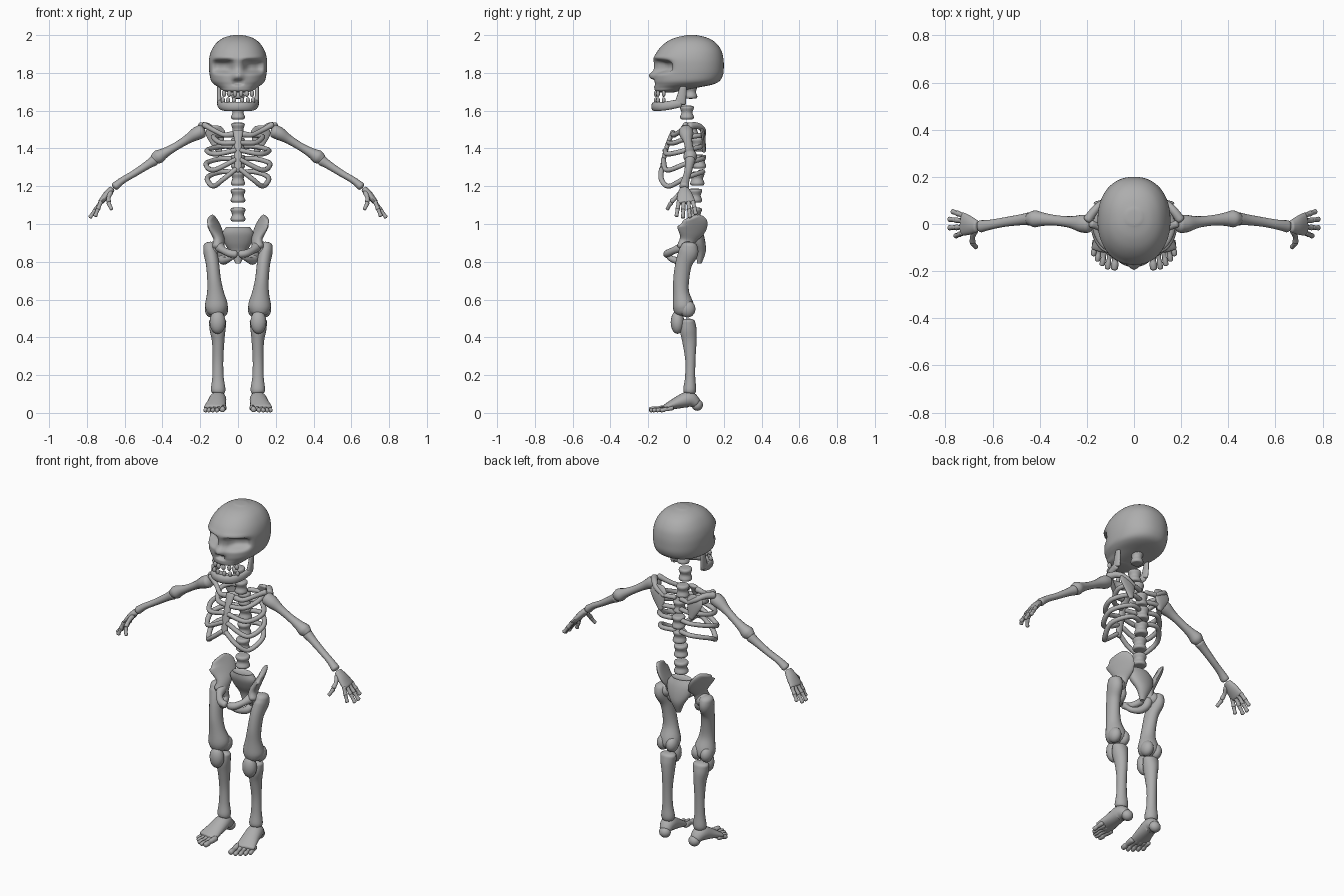
import bpy, bmesh, math
from mathutils import Vector

bone = bpy.data.materials.new("bone grey")
bone.diffuse_color = (0.42, 0.42, 0.42, 1)


def finish(name, bm, mirror):
    me = bpy.data.meshes.new(name)
    bm.to_mesh(me)
    bm.free()
    me.materials.append(bone)
    for p in me.polygons:
        p.use_smooth = True
    me.set_sharp_from_angle(angle=math.radians(50))
    ob = bpy.data.objects.new(name, me)
    bpy.context.collection.objects.link(ob)
    if mirror:
        ob.modifiers.new("Mirror", 'MIRROR').use_mirror_merge = False
    return ob


def spline(pts, n):
    """Catmull-Rom through points of any dimension."""
    out = []
    for i in range(len(pts) - 1):
        a, b, c, d = pts[max(i - 1, 0)], pts[i], pts[i + 1], pts[min(i + 2, len(pts) - 1)]
        for k in range(n):
            t = k / n
            out.append([0.5 * (2 * q + (r - p) * t + (2 * p - 5 * q + 4 * r - s) * t * t
                               + (3 * q - p - 3 * r + s) * t ** 3) for p, q, r, s in zip(a, b, c, d)])
    return out + [list(pts[-1])]


def tube(name, pts, ref=(1, 0, 0), axis=None, mirror=False, sides=16, steps=4, cap=0.6, power=2):
    """Loft along (x, y, z, radius along ref, other radius) with rounded ends."""
    pts = [p if len(p) == 5 else (*p, p[3]) for p in pts]
    s = spline(pts, steps)
    pos = [Vector(p[:3]) for p in s]
    rings = []
    for i, p in enumerate(s):
        t = Vector(axis) if axis else pos[min(i + 1, len(s) - 1)] - pos[max(i - 1, 0)]
        t.normalize()
        u = Vector(ref) - t * t.dot(Vector(ref))
        u.normalize()
        rings.append((pos[i], t, u, max(p[3], .003), max(p[4], .003)))

    def end(ring, sign):
        c, t, u, a, b = ring
        return [(c + t * sign * min(a, b) * cap * math.cos(k), t, u, a * math.sin(k), b * math.sin(k))
                for k in map(math.radians, (65, 40, 15))]
    rings = end(rings[0], -1)[::-1] + rings + end(rings[-1], 1)
    bm = bmesh.new()
    grid = []
    for c, t, u, a, b in rings:
        v, row = t.cross(u), []
        for j in range(sides):
            g = 2 * math.pi * j / sides
            x, y = math.cos(g), math.sin(g)
            x, y = (math.copysign(abs(q) ** (2 / power), q) for q in (x, y))
            row.append(bm.verts.new(c + u * a * x + v * b * y))
        grid.append(row)
    for r0, r1 in zip(grid, grid[1:]):
        for j in range(sides):
            k = (j + 1) % sides
            bm.faces.new((r0[j], r0[k], r1[k], r1[j]))
    bm.faces.new(grid[0][::-1])
    bm.faces.new(grid[-1])
    return finish(name, bm, mirror)


def ball(name, loc, radii, mirror=True):
    bm = bmesh.new()
    bmesh.ops.create_uvsphere(bm, u_segments=16, v_segments=10, radius=1)
    for v in bm.verts:
        v.co = Vector(c + r * q for c, r, q in zip(loc, radii, v.co))
    return finish(name, bm, mirror)


X, Y, Z = (1, 0, 0), (0, 1, 0), (0, 0, 1)

# Skull: horizontal sections (z, front y, back y, half width), then sockets and nose
sections = [(1.70, -.155, -.05, .06), (1.708, -.165, -.01, .082), (1.722, -.168, .06, .10),
            (1.738, -.168, .14, .125), (1.757, -.17, .178, .142), (1.79, -.17, .196, .15),
            (1.83, -.168, .20, .154), (1.875, -.17, .198, .153), (1.92, -.148, .186, .14),
            (1.96, -.108, .157, .113), (1.985, -.06, .115, .078), (1.997, -.01, .07, .04)]
skull = tube("skull", [(0, (f + b) / 2, z, w, (b - f) / 2) for z, f, b, w in sections],
             axis=Z, sides=72, steps=5, cap=.08, power=2.2)
for v in skull.data.vertices:
    x, y, z = abs(v.co.x), v.co.y, v.co.z
    if y < -.02:
        socket = math.exp(-((x - .08) / .05) ** 4 - ((z - .835 - 1) / .033) ** 4)
        nose = math.exp(-(x / .025) ** 2 - ((z - 1.785) / .022) ** 2)
        hole = math.exp(-((x - .008) / .012) ** 2 - ((z - 1.75) / .014) ** 4)
        brow = math.exp(-((x - .07) / .06) ** 4 - ((z - 1.878) / .014) ** 2)
        v.co.y += .06 * socket - .026 * nose + .03 * hole - .008 * brow

# Jaw
half = [(.098, -.03, 1.64, .022, .013), (.09, -.09, 1.628, .023, .014), (.06, -.145, 1.622, .024, .015)]
tube("jaw", half + [(0, -.168, 1.622, .024, .016)] + [(-p[0], *p[1:]) for p in half[::-1]], ref=Z)
tube("jaw_branch", [(.098, -.03, 1.64, .03, .012), (.1, -.022, 1.68, .024, .011),
                    (.1, -.015, 1.725, .018, .01)], ref=Y, mirror=True)
for x, y in ((.016, -.16), (.046, -.148), (.074, -.118)):
    ball("upper_tooth", (x, y, 1.69), (.012, .01, .017))
    ball("lower_tooth", (x + .006, y, 1.654), (.011, .01, .017))

# Spine: spool-shaped vertebrae
for z, y, r in ((1.70, .025, .034), (1.59, .005, .036), (1.50, .03, .035), (1.42, .06, .035),
                (1.33, .07, .036), (1.24, .06, .037), (1.15, .047, .038), (1.05, .045, .039)):
    tube("vertebra", [(0, y, z + d * .034, r * k) for d, k in
                      ((-1, .92), (-.75, 1.03), (-.45, .95), (0, .8), (.45, .95), (.75, 1.03), (1, .92))],
         axis=Z, cap=.1, steps=2)

# Rib cage
tube("breastbone", [(0, -.068, 1.49, .028, .012), (0, -.09, 1.44, .02, .012), (0, -.112, 1.37, .022, .012),
                    (0, -.13, 1.28, .018, .011)])
ribs = [(1.47, (.13, .02, 1.46), [(.09, -.06, 1.43), (.015, -.09, 1.43)]),
        (1.41, (.163, 0, 1.39), [(.12, -.095, 1.37), (.015, -.11, 1.39)]),
        (1.345, (.168, 0, 1.32), [(.13, -.1, 1.285), (.015, -.12, 1.34)]),
        (1.275, (.162, 0, 1.245), [(.132, -.09, 1.20), (.08, -.13, 1.235), (.012, -.13, 1.29)])]
for zb, side, front in ribs:
    path = [(.02, .075, zb), (.095, .085, zb), side] + front
    tube("rib", [(*p, .013, .014) for p in path], ref=Z, mirror=True, sides=10, steps=6)

# Shoulder girdle
tube("collarbone", [(.03, -.065, 1.475, .017), (.075, -.06, 1.472, .013), (.125, -.025, 1.495, .013),
                    (.18, .0, 1.525, .016)], ref=Z, mirror=True)
tube("shoulder_blade", [(.12, .078, 1.515, .035, .01), (.12, .088, 1.485, .052, .011),
                        (.112, .094, 1.44, .038, .01), (.1, .095, 1.385, .015, .01)], mirror=True)
tube("shoulder_blade_spine", [(.08, .095, 1.47, .01), (.13, .09, 1.5, .014), (.165, .06, 1.52, .017),
                              (.195, .02, 1.518, .02)], ref=Z, mirror=True)

# Arms
tube("upper_arm", [(.195, 0, 1.49, .038, .036), (.225, .002, 1.475, .037, .034), (.27, .008, 1.447, .025, .024),
                   (.33, .015, 1.41, .022, .021), (.385, .02, 1.378, .028, .026),
                   (.42, .022, 1.357, .036, .036), (.44, .022, 1.345, .028, .03)], ref=Y, mirror=True)
tube("forearm", [(.445, .022, 1.335, .028, .028), (.48, .018, 1.312, .023, .022), (.55, .008, 1.267, .02, .018),
                 (.61, -.003, 1.232, .021, .018), (.65, -.01, 1.2, .026, .022)], ref=Y, mirror=True)

# Hands
tube("palm", [(.668, -.01, 1.185, .026, .017), (.695, -.006, 1.155, .04, .019),
              (.728, .0, 1.115, .05, .014)], ref=Y, mirror=True, cap=.4)
for y0, y1, x1, z1 in ((-.038, -.05, .755, 1.045), (-.013, -.016, .782, 1.037),
                       (.013, .02, .782, 1.038), (.037, .052, .768, 1.055)):
    a, b = Vector((.727, y0, 1.115)), Vector((x1, y1, z1))
    for name, s, e, r in (("finger_base", 0, .48, .0125), ("finger_tip", .55, 1, .0115)):
        tube(name, [(*a.lerp(b, s + (e - s) * k), r * m) for k, m in ((0, 1), (.5, .8), (1, 1))],
             ref=Y, mirror=True, sides=10, steps=2)
tube("thumb_base", [(.675, -.03, 1.165, .014), (.685, -.055, 1.14, .011), (.685, -.075, 1.12, .013)],
     ref=Y, mirror=True, sides=10)
tube("thumb_tip", [(.684, -.08, 1.11, .012), (.678, -.09, 1.095, .01), (.67, -.098, 1.08, .01)],
     mirror=True, sides=10)

# Pelvis
tube("hip_blade", [(.105, -.005, .875, .045, .032), (.1, .008, .915, .045, .025), (.115, .027, .96, .078, .02),
                   (.132, .035, 1.0, .084, .017), (.147, .03, 1.03, .052, .015)],
     ref=(-.4, 1, 0), mirror=True, sides=20)
tube("pubic_bone", [(.1, -.01, .88, .03), (.08, -.06, .862, .019), (.045, -.095, .845, .02),
                    (.014, -.1, .84, .02)], ref=Z, mirror=True)
tube("sitting_bone", [(.1, 0, .87, .03), (.088, .005, .825, .023), (.076, -.03, .805, .021),
                      (.05, -.075, .815, .016), (.018, -.095, .835, .015)], mirror=True)
tube("sacrum", [(0, .042, .985, .062, .035), (0, .05, .95, .083, .042), (0, .065, .9, .072, .038),
                (0, .078, .85, .042, .026), (0, .07, .79, .013, .012)], axis=Z, sides=20, cap=.3)

# Legs
ball("thigh_head", (.125, .01, .868), (.045, .04, .04))
tube("thigh", [(.148, .018, .885, .035, .042), (.146, .013, .85, .037, .052), (.135, -.012, .79, .035, .044),
               (.127, -.025, .71, .036, .042), (.12, -.026, .64, .044, .042), (.115, -.016, .575, .06, .055),
               (.115, -.01, .545, .056, .054)], mirror=True, sides=20)
ball("knee_joint", (.085, .008, .55), (.033, .042, .045))
ball("knee_joint", (.143, .008, .55), (.033, .042, .045))
ball("kneecap", (.108, -.045, .48), (.042, .036, .062))
tube("shin", [(.108, .012, .485, .046, .036), (.108, .012, .44, .042, .044), (.105, .018, .38, .033, .038),
              (.106, .023, .28, .028, .027), (.106, .022, .19, .03, .027), (.105, .02, .13, .038, .034),
              (.106, .018, .11, .036, .032)], mirror=True, sides=20, cap=.4)

# Feet
ball("heel", (.097, .06, .042), (.033, .03, .031))
tube("foot", [(.1, .05, .055, .034, .03), (.106, .015, .072, .044, .042), (.113, -.045, .054, .05, .032),
              (.124, -.11, .028, .058, .017)], mirror=True, sides=20)
for i, (x, y) in enumerate(((.083, -.188), (.112, -.186), (.135, -.172), (.155, -.153), (.172, -.13))):
    r = .0165 if i == 0 else .0125
    a, b = Vector((.076 + .022 * i, -.105 + .008 * i, .026)), Vector((x, y, r + .001))
    tube("toe", [(*a.lerp(b, k), r * m) for k, m in ((0, 1), (.35, .95), (.6, .75), (.75, .95), (1, .9))],
         mirror=True, sides=10, steps=2)
